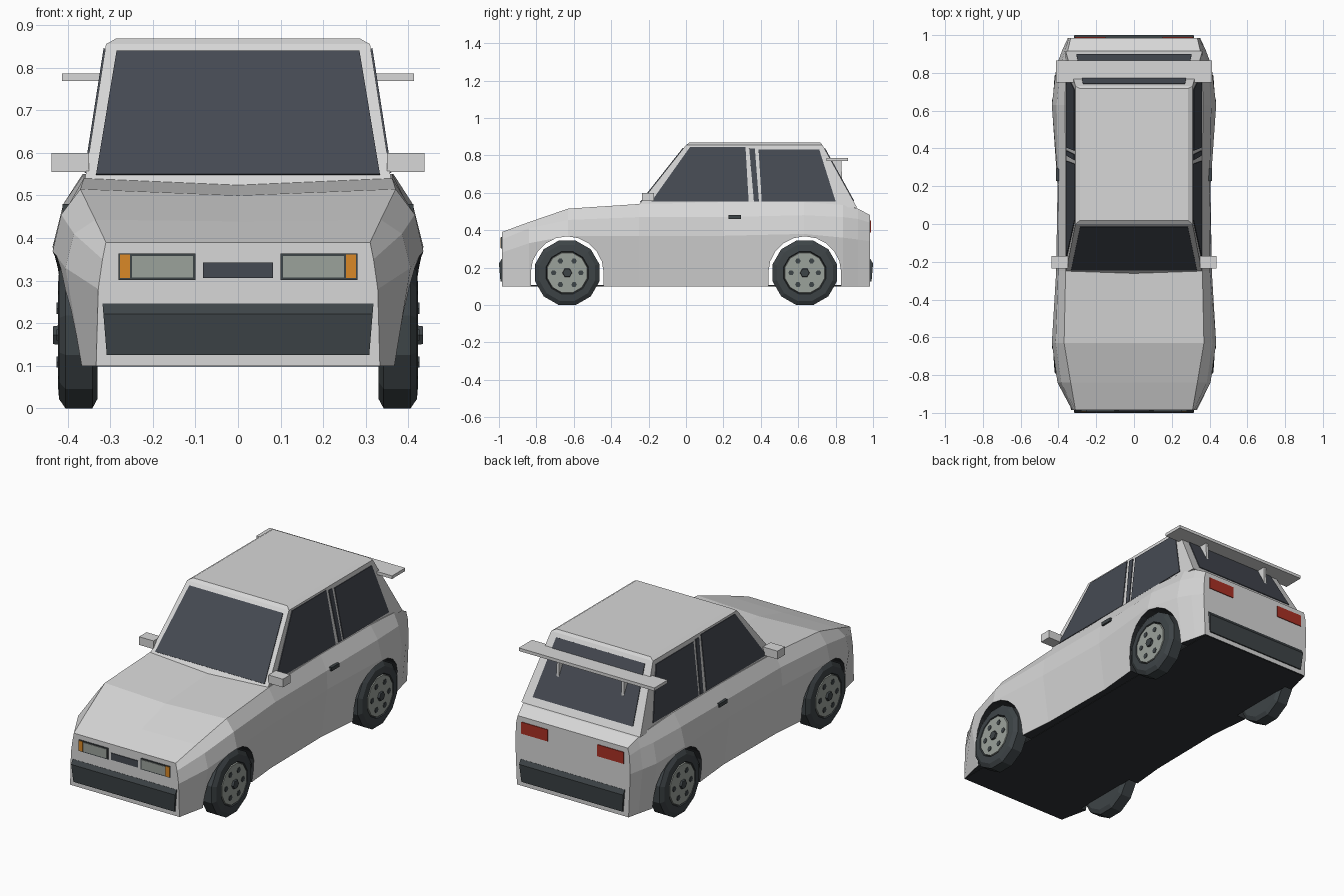
import bpy, bmesh, math
from mathutils import Vector

if "Cube" in bpy.data.objects:
    bpy.data.objects.remove(bpy.data.objects["Cube"], do_unlink=True)


def material(name, r, g, b):
    m = bpy.data.materials.new(name)
    m.use_nodes = True
    m.diffuse_color = (r, g, b, 1)
    node = next(n for n in m.node_tree.nodes if n.type == 'BSDF_PRINCIPLED')
    node.inputs["Base Color"].default_value = (r, g, b, 1)
    node.inputs["Roughness"].default_value = 0.7
    return m


PAINT = material("pale grey paint", .68, .68, .68)
GLASS = material("dark glass", .06, .068, .085)
TRIM = material("black trim", .048, .058, .063)
FLOOR = material("underside black", .03, .034, .038)
METAL = material("lens and rim grey", .33, .36, .33)
AMBER = material("amber lamp", .7, .25, .02)
RED = material("red lamp", .4, .03, .018)


def finish(name, bm, *mats):
    bmesh.ops.recalc_face_normals(bm, faces=bm.faces)
    mesh = bpy.data.meshes.new(name)
    bm.to_mesh(mesh)
    bm.free()
    for m in mats:
        mesh.materials.append(m)
    ob = bpy.data.objects.new(name, mesh)
    bpy.context.collection.objects.link(ob)
    return ob


def loft(name, rings, *mats):
    """Skin closed rings of equal length and cap both ends."""
    bm = bmesh.new()
    loops = [[bm.verts.new(p) for p in ring] for ring in rings]
    for a, b in zip(loops, loops[1:]):
        for i in range(len(a)):
            j = (i + 1) % len(a)
            bm.faces.new((a[i], a[j], b[j], b[i]))
    bm.faces.new(loops[0])
    bm.faces.new(loops[-1])
    return finish(name, bm, *mats)


def plate(name, corners, mat, half=.004):
    """Thin panel lying on a flat or slanted quad."""
    pts = [Vector(c) for c in corners]
    n = (pts[2] - pts[0]).cross(pts[3] - pts[1]).normalized() * half
    return loft(name, [[p - n for p in pts], [p + n for p in pts]], mat)


def box(name, x, y, z, mat):
    return loft(name, [[(x[0], y[0], h), (x[1], y[0], h), (x[1], y[1], h), (x[0], y[1], h)]
                       for h in z], mat)


def lathe(name, profile, y, z, sides, mat):
    """Revolve (x, radius) pairs about an axle along x."""
    rings = []
    for x, r in profile:
        angles = [2 * math.pi * (i + .5) / sides for i in range(sides)]
        rings.append([(x, y + r * math.sin(a), z - r * math.cos(a)) for a in angles])
    return loft(name, rings, mat)


# Lower body: y, sill x, waist (x, z), shoulder (x, z), top edge (x, z), centre dip
stations = [
    (-.985, .333, .328, .28, .318, .35, .31, .39, 0),
    (-.84, .365, .405, .33, .385, .41, .335, .443, .004),
    (-.63, .41, .435, .37, .415, .455, .37, .515, .015),
    (-.25, .375, .412, .37, .402, .47, .362, .54, .015),
    (.2, .37, .405, .37, .4, .47, .362, .55, 0),
    (.63, .41, .435, .38, .41, .48, .365, .55, 0),
    (.84, .375, .41, .36, .39, .47, .362, .535, 0),
    (.92, .355, .38, .35, .365, .46, .35, .515, 0),
    (.985, .34, .35, .34, .345, .44, .335, .48, 0),
]
rings = []
for y, sill, wx, wz, sx, sz, tx, tz, dip in stations:
    half = [(sill, .1), (wx, wz), (sx, sz), (tx, tz)]
    left = [(x, y, z) for x, z in half]
    right = [(-x, y, z) for x, z in reversed(half)]
    rings.append(left + [(0, y, tz - dip)] + right)
body = loft("body", rings, PAINT, FLOOR)
for f in body.data.polygons:
    if f.normal.z < -.9:
        f.material_index = 1

# Wheel arches cut through the body
AXLES = (("front", -.635), ("rear", .635))
AXLE_Z, ARCH = .172, .195
for end, y in AXLES:
    outline = [(y - ARCH, -.1)]
    for i in range(11):
        a = math.pi * (1 - i / 10)
        outline.append((y + ARCH * math.cos(a), AXLE_Z + ARCH * math.sin(a)))
    outline.append((y + ARCH, -.1))
    cutter = loft("arch_cutter", [[(x, *p) for p in outline] for x in (-.6, .6)], PAINT, FLOOR)
    for f in cutter.data.polygons:
        f.material_index = 1
    cutter.hide_render = True
    mod = body.modifiers.new("arch", 'BOOLEAN')
    mod.object, mod.operation, mod.solver = cutter, 'DIFFERENCE', 'EXACT'
    bpy.context.view_layer.objects.active = body
    bpy.ops.object.modifier_apply(modifier=mod.name)
    bpy.data.objects.remove(cutter, do_unlink=True)

box("floor", (-.333, .333), (-.98, .98), (.098, .106), FLOOR)


# Cabin and its sloping walls
def rect(x, front, back, z):
    return [(-x, front, z), (x, front, z), (x, back, z), (-x, back, z)]


Z0, Z1 = .52, .855
loft("cabin", [rect(.362, -.265, .915, Z0), rect(.31, 0, .73, Z1),
               rect(.287, .018, .718, .868)], PAINT)


def rise(z):
    return (z - Z0) / (Z1 - Z0)


def on_front(x, z):
    return (x, -.265 + .265 * rise(z), z)


def on_rear(x, z):
    return (x, .915 - .185 * rise(z), z)


def on_side(s, y, z):
    return (s * (.362 - .052 * rise(z)), y, z)


def end_glass(name, wall, low, high):
    (xl, zl), (xh, zh) = low, high
    plate(name, [wall(-xl, zl), wall(xl, zl), wall(xh, zh), wall(-xh, zh)], GLASS)


end_glass("windscreen", on_front, (.333, .548), (.285, .838))
end_glass("rear_window", on_rear, (.305, .555), (.27, .835))

# Side windows: bottom y pair, top y pair, top height
windows = {
    "front_window": (-.185, .335, .022, .318, .845),
    "pillar_strip": (.363, .39, .338, .368, .837),
    "rear_side_window": (.405, .8, .388, .712, .832),
}
for s, side in ((1, "left"), (-1, "right")):
    for name, (b0, b1, t0, t1, top) in windows.items():
        plate(f"{side}_{name}", [on_side(s, b0, .553), on_side(s, b1, .553),
                                 on_side(s, t1, top), on_side(s, t0, top)], GLASS)

    # Mirror, handle, spoiler strut
    box(f"{side}_mirror", (s * .35, s * .438), (-.235, -.17), (.555, .6), PAINT)
    box(f"{side}_door_handle", (s * .39, s * .412), (.227, .295), (.46, .48), TRIM)
    loft(f"{side}_spoiler_strut", [[(s * x, .76, .775), (s * x, .83, .775), (s * x, .835, .66)]
                                   for x in (.19, .205)], PAINT)

    # Lamps
    def lamp(name, x, z, y, mat):
        plate(f"{side}_{name}", [(s * x[0], y, z[0]), (s * x[1], y, z[0]),
                                 (s * x[1], y, z[1]), (s * x[0], y, z[1])], mat)
    lamp("headlight_frame", (.1, .28), (.302, .364), -.985, TRIM)
    lamp("headlight_lens", (.106, .249), (.308, .358), -.988, METAL)
    lamp("indicator", (.253, .277), (.306, .361), -.988, AMBER)
    lamp("tail_light", (.15, .312), (.388, .452), .985, RED)

    # Wheels
    for end, y in AXLES:
        tag = f"{side}_{end}"
        lathe(f"{tag}_tyre", [(s * x, r) for x, r in (
            (.33, .155), (.342, .178), (.405, .178), (.42, .155), (.423, .118), (.41, .112))],
            y, AXLE_Z, 12, TRIM)
        lathe(f"{tag}_rim", [(s * .4, .116), (s * .423, .11)], y, AXLE_Z, 12, METAL)
        lathe(f"{tag}_hub", [(s * .41, .028), (s * .434, .024)], y, AXLE_Z, 6, TRIM)
        for i in range(6):
            a = math.pi * i / 3
            lathe(f"{tag}_wheel_hole", [(s * .41, .015), (s * .426, .015)],
                  y + .073 * math.cos(a), AXLE_Z + .073 * math.sin(a), 6, TRIM)

# Grille, bumpers and spoiler
plate("grille", [(-.082, -.985, .306), (.082, -.985, .306),
                 (.082, -.985, .343), (-.082, -.985, .343)], GLASS)
for s, end in ((-1, "front"), (1, "rear")):
    loft(f"{end}_bumper", [[(x * w, s * y, z) for x in (-1, 1)] + [(x * w, s * .97, z) for x in (1, -1)]
                           for w, y, z in ((.308, .992, .125), (.316, 1, .222), (.318, .986, .246))], TRIM)
box("spoiler", (-.413, .413), (.75, .865), (.769, .786), PAINT)
